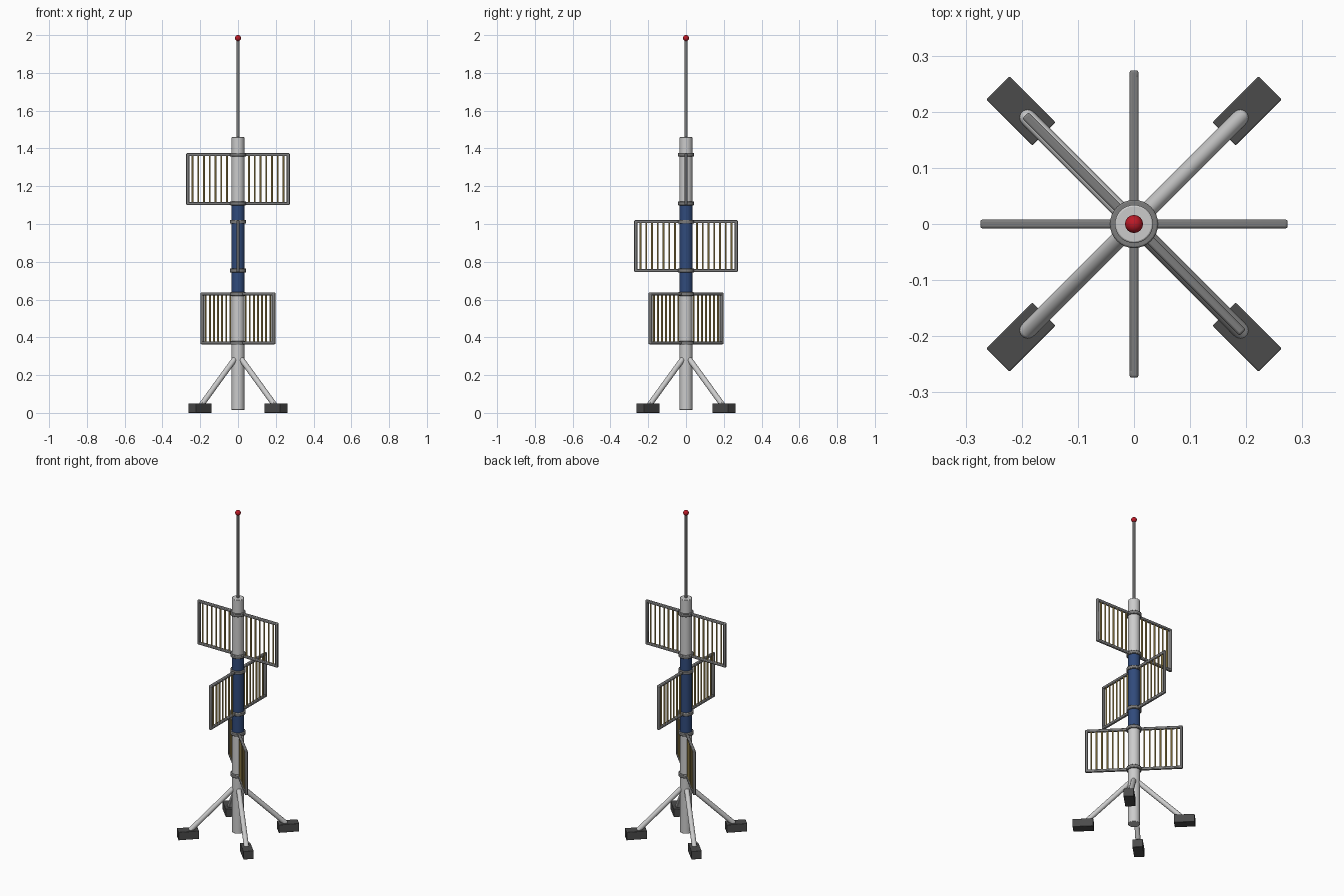
import bpy
from math import pi, cos, sin
from mathutils import Vector, Matrix

if "Cube" in bpy.data.objects:
    bpy.data.objects.remove(bpy.data.objects["Cube"])


def material(name, rgb):
    m = bpy.data.materials.new(name)
    m.diffuse_color = (*rgb, 1)
    m.use_nodes = True
    m.node_tree.nodes["Principled BSDF"].inputs["Base Color"].default_value = m.diffuse_color
    return m


LIGHT = material("light_grey", (0.55, 0.55, 0.55))
GREY = material("mid_grey", (0.2, 0.2, 0.2))
DARK = material("dark_grey", (0.07, 0.07, 0.07))
BLUE = material("blue", (0.03, 0.07, 0.2))
GOLD = material("gold", (0.55, 0.4, 0.12))
RED = material("red", (0.5, 0.01, 0.02))


def finish(name, mat, bevel=0):
    ob = bpy.context.object
    ob.name = name
    ob.data.materials.append(mat)
    if bevel:
        b = ob.modifiers.new("bevel", 'BEVEL')
        b.width, b.segments = bevel, 2
    bpy.ops.object.shade_smooth_by_angle()
    return ob


def rod(name, a, b, r, mat, sides=32, bevel=0):
    a, b = Vector(a), Vector(b)
    d = b - a
    bpy.ops.mesh.primitive_cylinder_add(
        vertices=sides, radius=r, depth=d.length, location=(a + b) / 2,
        rotation=d.to_track_quat('Z', 'Y').to_euler())
    return finish(name, mat, bevel)


def box(name, loc, size, angle, mat, bevel):
    loc = Matrix.Rotation(angle, 3, 'Z') @ Vector(loc)
    bpy.ops.mesh.primitive_cube_add(size=1, location=loc, rotation=(0, 0, angle))
    bpy.context.object.scale = size
    bpy.ops.object.transform_apply(location=False, rotation=False, scale=True)
    return finish(name, mat, bevel)


def ball(name, loc, r, mat):
    bpy.ops.mesh.primitive_uv_sphere_add(segments=24, ring_count=12, radius=r, location=loc)
    return finish(name, mat)


# Pole sections, mast and beacon
rod("lower_pole", (0, 0, 0.015), (0, 0, 0.637), 0.034, LIGHT, bevel=0.003)
rod("middle_pole", (0, 0, 0.637), (0, 0, 1.102), 0.0345, BLUE)
rod("upper_pole", (0, 0, 1.102), (0, 0, 1.46), 0.034, LIGHT, bevel=0.003)
rod("mast", (0, 0, 1.455), (0, 0, 1.98), 0.0075, GREY, 16)
ball("beacon", (0, 0, 1.984), 0.016, RED)

# Three slatted panels, each clamped to the pole with two collars
HALF, TALL, BAR = 0.274, 0.274, 0.016
for label, zc, ang in (("lower", 0.5, -pi / 4), ("middle", 0.883, pi / 2), ("upper", 1.238, 0)):
    dz = (TALL - BAR) / 2
    for end, z in (("bottom", zc - dz), ("top", zc + dz)):
        box(f"{label}_panel_{end}_rail", (0, 0, z), (2 * HALF, BAR, BAR), ang, GREY, 0.004)
        rod(f"{label}_{end}_collar", (0, 0, z - 0.01), (0, 0, z + 0.01), 0.043, GREY, bevel=0.003)
    for s in (-1, 1):
        box(f"{label}_panel_end_post", (s * (HALF - BAR / 2), 0, zc), (BAR, BAR, TALL), ang, GREY, 0.004)
        for i in range(7):
            u = s * (0.058 + 0.0305 * i)
            x, y = u * cos(ang), u * sin(ang)
            rod(f"{label}_panel_slat", (x, y, zc - dz), (x, y, zc + dz), 0.005, GOLD, 10)

# Four splayed legs with rounded ends and block feet
for k in range(4):
    ang = pi / 4 + k * pi / 2
    d = Vector((cos(ang), sin(ang), 0))
    top = d * 0.03 + Vector((0, 0, 0.28))
    bottom = d * 0.268 + Vector((0, 0, 0.048))
    rod("leg", top, bottom, 0.0145, LIGHT, 20)
    ball("leg_top_joint", top, 0.0145, LIGHT)
    ball("leg_bottom_joint", bottom, 0.0145, LIGHT)
    box("foot", (0.285, 0, 0.025), (0.116, 0.058, 0.05), ang, DARK, 0.002)
